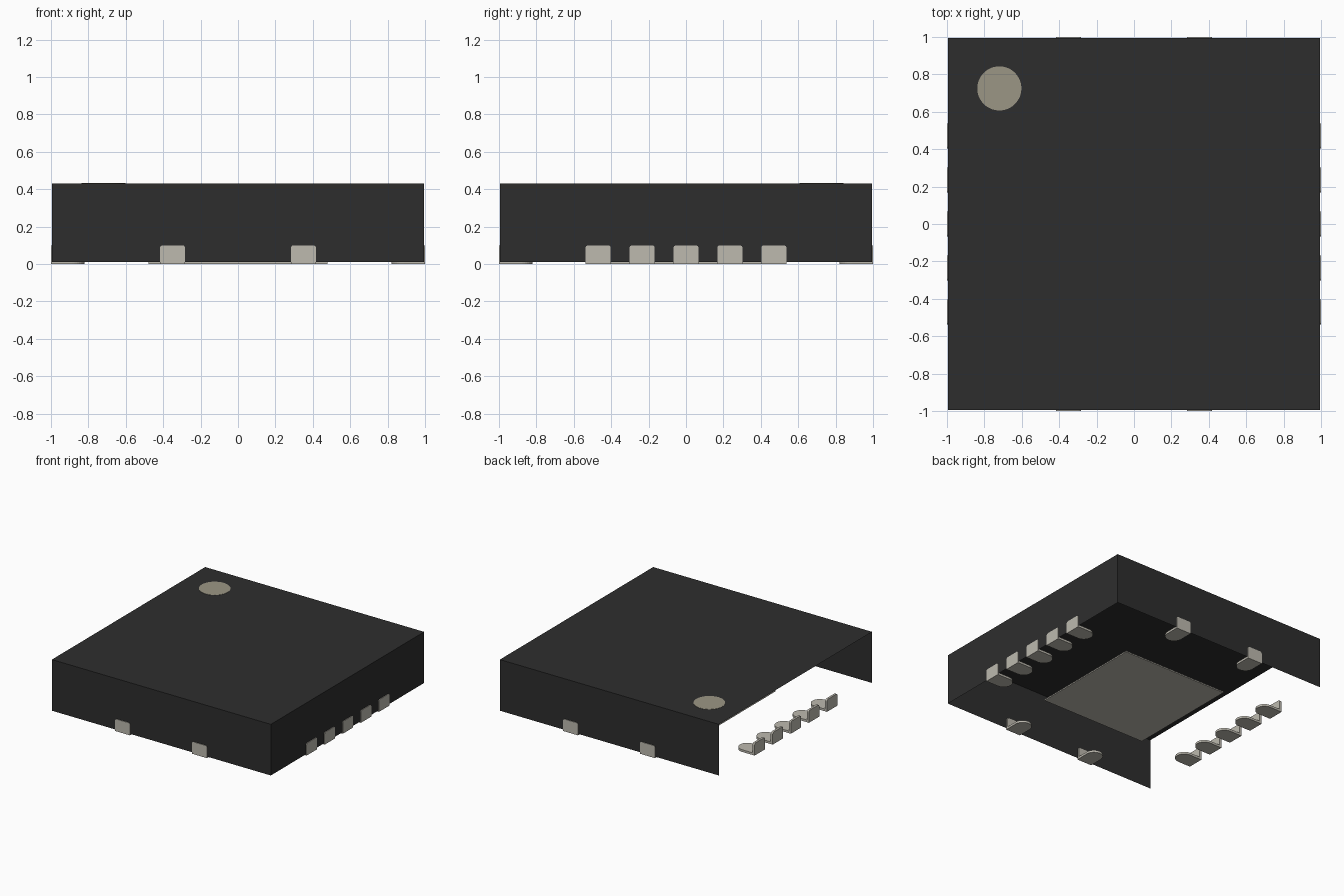
import bpy, bmesh
from math import sin, cos, pi, radians
from mathutils import Matrix, Vector

old = bpy.data.objects.get("Cube")
if old:
    bpy.data.objects.remove(old, do_unlink=True)


def material(name, rgb):
    m = bpy.data.materials.new(name)
    m.use_nodes = True
    m.diffuse_color = (*rgb, 1)
    m.node_tree.nodes["Principled BSDF"].inputs["Base Color"].default_value = (*rgb, 1)
    return m


black = material("black resin", (0.027, 0.027, 0.027))
metal = material("tin metal", (0.51, 0.49, 0.43))
beige = material("beige ink", (0.33, 0.305, 0.235))

HEIGHT, BASE, SIDE = 0.43, 0.01, 0.995
WIDTH, LENGTH, THICK, LEAD_TOP = 0.135, 0.18, 0.018, 0.1


def finish(bm, name, mat):
    mesh = bpy.data.meshes.new(name)
    bm.to_mesh(mesh)
    bm.free()
    mesh.materials.append(mat)
    obj = bpy.data.objects.new(name, mesh)
    bpy.context.collection.objects.link(obj)
    return obj


def slab(bm, outline, depth):
    """Extrude a closed outline along a vector into a solid."""
    face = bm.faces.new([bm.verts.new(p) for p in outline])
    ext = bmesh.ops.extrude_face_region(bm, geom=[face], use_keep_orig=True)
    moved = [v for v in ext["geom"] if isinstance(v, bmesh.types.BMVert)]
    bmesh.ops.translate(bm, verts=moved, vec=Vector(depth))


def arc(cx, cy, r, start, end, steps):
    return [(cx + r * cos(radians(start + (end - start) * i / steps)),
             cy + r * sin(radians(start + (end - start) * i / steps)))
            for i in range(steps + 1)]


# Body shell: open underneath and on the -x side
bm = bmesh.new()
bmesh.ops.create_cube(bm, size=1)
for v in bm.verts:
    v.co = (v.co.x * 2 * SIDE, v.co.y * 2 * SIDE, HEIGHT if v.co.z > 0 else BASE)
bm.normal_update()
open_sides = [f for f in bm.faces if f.normal.z < -0.5 or f.normal.x < -0.5]
bmesh.ops.delete(bm, geom=open_sides, context="FACES")
finish(bm, "body_shell", black)

# Orientation dot on the top
bm = bmesh.new()
bmesh.ops.create_cone(bm, cap_ends=True, segments=48, radius1=0.118, radius2=0.118, depth=0.004,
                      matrix=Matrix.Translation((-0.72, 0.725, HEIGHT)))
finish(bm, "orientation_dot", beige)

# Square pad under the middle
bm = bmesh.new()
bmesh.ops.create_cube(bm, size=1, matrix=Matrix.Translation((0, 0, 0.005))
                      @ Matrix.Diagonal((0.957, 0.957, 0.01, 1)))
finish(bm, "thermal_pad", metal)


# Lead: upright plate with rounded top corners and a round-ended tongue
def lead(name, offset, turn):
    bm = bmesh.new()
    h, r = WIDTH / 2, 0.015
    plate = [(-h, 0), (h, 0)]
    plate += arc(h - r, LEAD_TOP - r, r, 0, 90, 4) + arc(r - h, LEAD_TOP - r, r, 90, 180, 4)
    slab(bm, [(x, -1, z) for x, z in plate], (0, THICK, 0))
    tongue = [(-h, THICK - 1), (h, THICK - 1)] + arc(0, LENGTH - 1 - h, h, 0, 180, 16)
    slab(bm, [(x, y, 0) for x, y in tongue], (0, 0, THICK))
    bmesh.ops.recalc_face_normals(bm, faces=bm.faces)
    bmesh.ops.transform(bm, verts=bm.verts,
                        matrix=Matrix.Rotation(turn, 4, "Z") @ Matrix.Translation((offset, 0, 0)))
    finish(bm, name, metal)


ROWS = {
    "front": (0, (-0.35, 0.35)),
    "left": (pi / 2, [0.235 * i for i in range(-2, 3)]),
    "back": (pi, (-0.35, 0.35)),
    "right": (-pi / 2, [0.235 * i for i in range(-2, 3)]),
}
for side, (turn, offsets) in ROWS.items():
    for n, offset in enumerate(offsets, 1):
        lead(f"{side}_lead_{n}", offset, turn)
